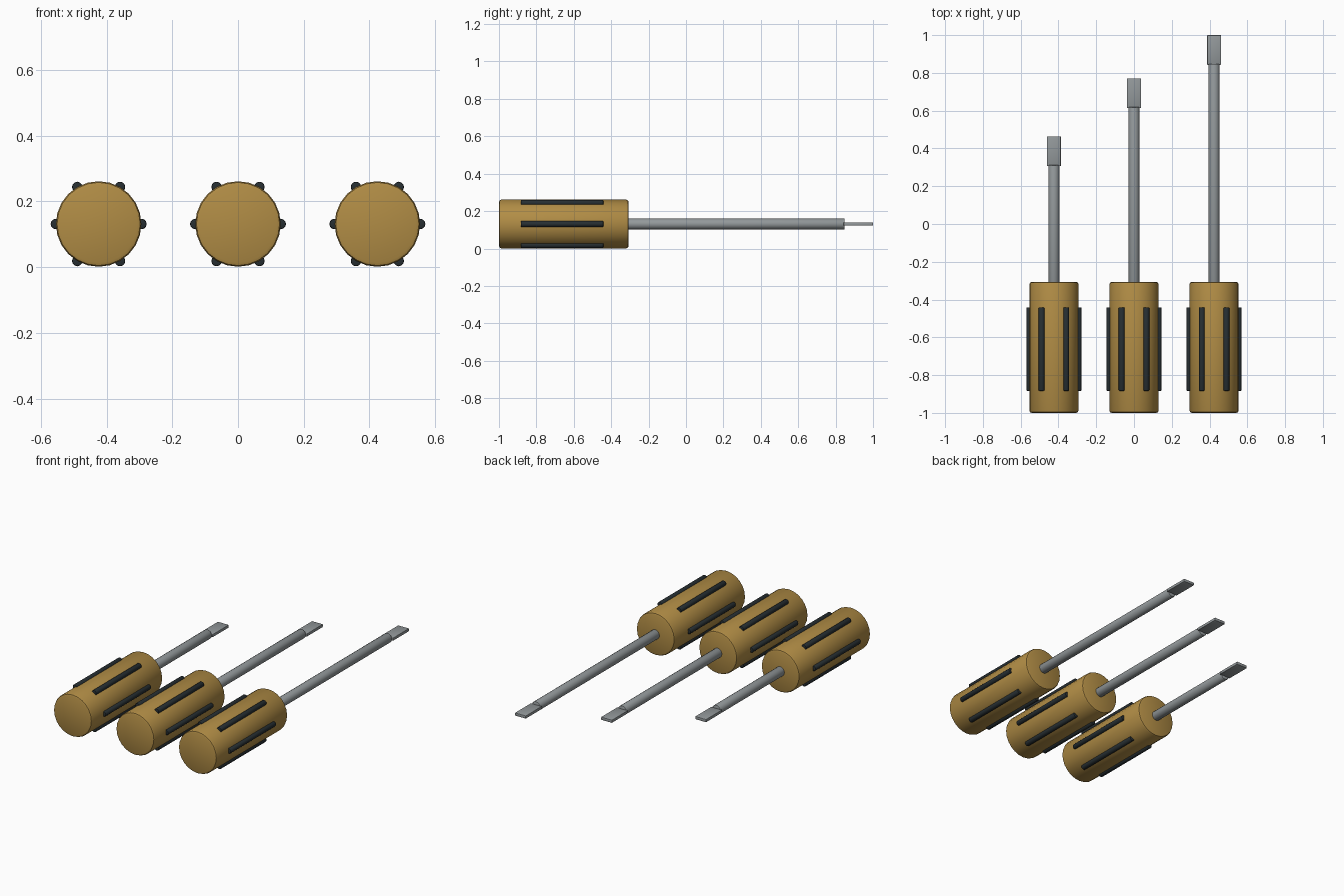
import bpy, math

if "Cube" in bpy.data.objects:
    bpy.data.objects.remove(bpy.data.objects["Cube"])

R = 0.13            # handle radius, also the height of the tool axis
Z = 0.131
BACK, COLLAR = -1.0, -0.307


def material(name, rgb):
    m = bpy.data.materials.new(name)
    m.diffuse_color = (*rgb, 1)
    m.use_nodes = True
    m.node_tree.nodes["Principled BSDF"].inputs["Base Color"].default_value = m.diffuse_color
    return m


amber = material("amber handle", (0.44, 0.265, 0.06))
rubber = material("dark rubber", (0.02, 0.028, 0.032))
steel = material("grey steel", (0.29, 0.315, 0.325))


def finish(ob, name, mat, bevel, segments):
    ob.name = name
    ob.data.materials.append(mat)
    bpy.ops.object.transform_apply(location=False, rotation=True, scale=True)
    b = ob.modifiers.new("soft edges", 'BEVEL')
    b.width, b.segments, b.limit_method = bevel, segments, 'ANGLE'
    b.angle_limit = math.radians(40)
    bpy.ops.object.modifier_apply(modifier=b.name)
    bpy.ops.object.shade_smooth_by_angle(angle=math.radians(35))
    return ob


def rod(name, x, z, y0, y1, radius, sides, mat, bevel, segments=2):
    """Cylinder lying along y."""
    bpy.ops.mesh.primitive_cylinder_add(
        vertices=sides, radius=radius, depth=y1 - y0,
        location=(x, (y0 + y1) / 2, z), rotation=(math.pi / 2, 0, 0))
    return finish(bpy.context.object, name, mat, bevel, segments)


def screwdriver(label, x, shaft_end, tip_end):
    # Handle
    rod(label + "_handle", x, Z, BACK, COLLAR, R, 24, amber, 0.012)
    # Six grip ribs around the handle
    for i in range(6):
        a = math.radians(60 * i)
        rod(f"{label}_grip_rib_{i + 1}", x + R * math.cos(a), Z + R * math.sin(a),
            -0.883, -0.442, 0.016, 12, rubber, 0.004)
    # Shaft
    rod(label + "_shaft", x, Z, COLLAR - 0.03, shaft_end, 0.029, 16, steel, 0.004)
    # Flat blade tip
    y0 = shaft_end - 0.005
    bpy.ops.mesh.primitive_cube_add(size=1, location=(x, (y0 + tip_end) / 2, Z))
    tip = bpy.context.object
    tip.scale = (0.074, tip_end - y0, 0.018)
    finish(tip, label + "_blade_tip", steel, 0.003, 2)


for label, x, shaft_end, tip_end in (("short", -0.424, 0.312, 0.464),
                                     ("medium", 0.0, 0.619, 0.771),
                                     ("long", 0.424, 0.848, 1.0)):
    screwdriver(label, x, shaft_end, tip_end)
